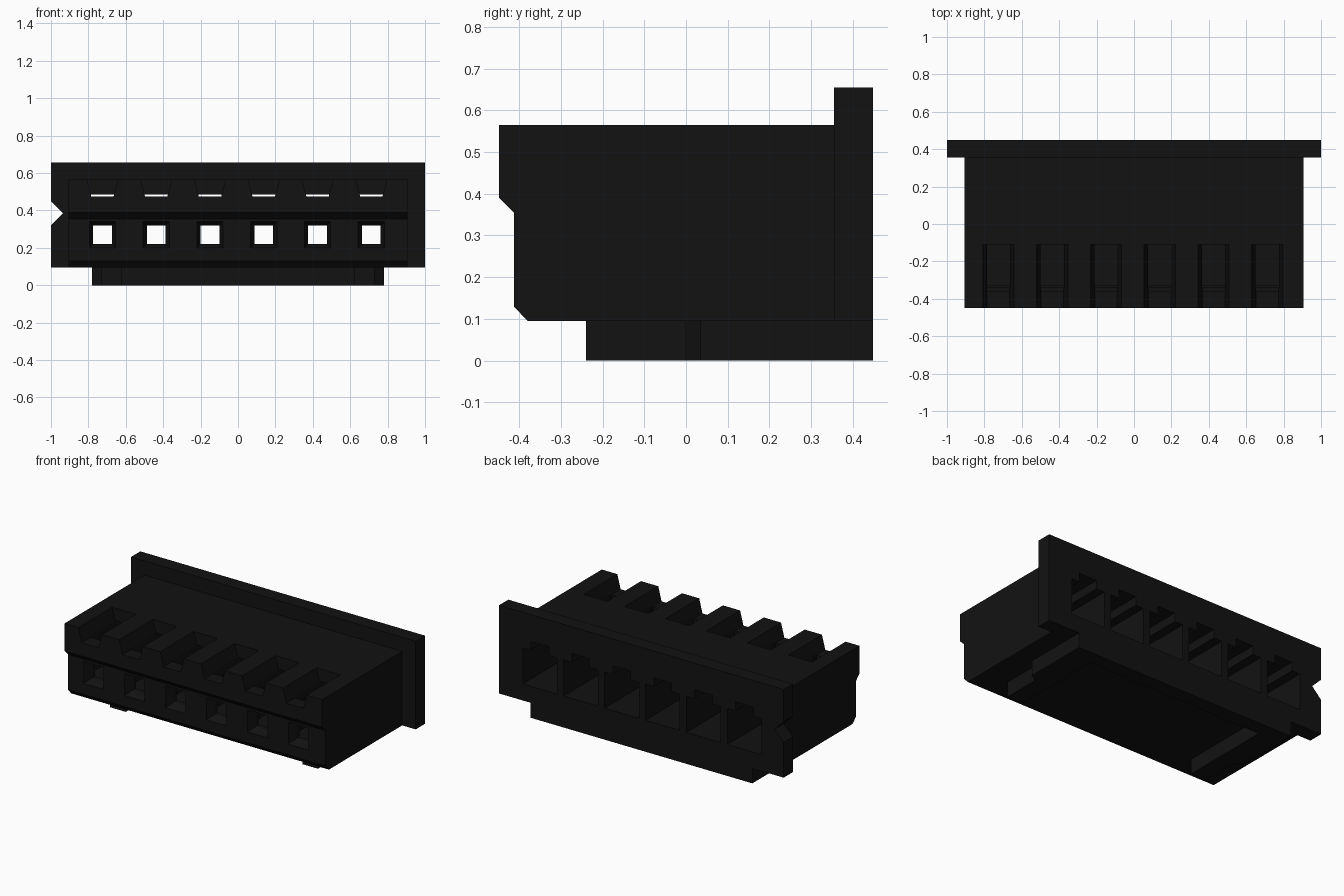
import bpy, bmesh
from mathutils import Vector

if "Cube" in bpy.data.objects:
    bpy.data.objects.remove(bpy.data.objects["Cube"])

PITCH, OFFSET = 0.2875, -0.006
CELLS = [OFFSET + (i - 2.5) * PITCH for i in range(6)]


def new_object(name, bm):
    bmesh.ops.recalc_face_normals(bm, faces=bm.faces)
    mesh = bpy.data.meshes.new(name)
    bm.to_mesh(mesh)
    bm.free()
    ob = bpy.data.objects.new(name, mesh)
    bpy.context.collection.objects.link(ob)
    return ob


def add_loft(bm, start, end):
    """Closed solid between two matching outlines."""
    a = [bm.verts.new(p) for p in start]
    b = [bm.verts.new(p) for p in end]
    bm.faces.new(a)
    bm.faces.new(b[::-1])
    for i in range(len(a)):
        j = (i + 1) % len(a)
        bm.faces.new((a[i], b[i], b[j], a[j]))


def prism(name, outline, place, lo, hi):
    bm = bmesh.new()
    add_loft(bm, [place(p, lo) for p in outline], [place(p, hi) for p in outline])
    return new_object(name, bm)


def along_x(p, t): return Vector((t, p[0], p[1]))
def along_y(p, t): return Vector((p[0], t, p[1]))
def along_z(p, t): return Vector((p[0], p[1], t))


def section(w, z0, z1, w_top=None):
    t = w if w_top is None else w_top
    return [(-w / 2, z0), (w / 2, z0), (t / 2, z1), (-t / 2, z1)]


def cell_cutter(name, front, y0, back, y1):
    """The same tapered hole repeated in all six cells."""
    bm = bmesh.new()
    for cx in CELLS:
        add_loft(bm, [(cx + x, y0, z) for x, z in front],
                 [(cx + x, y1, z) for x, z in back])
    return new_object(name, bm)


def combine(target, tool, operation):
    mod = target.modifiers.new("combine", 'BOOLEAN')
    mod.operation, mod.solver, mod.object = operation, 'EXACT', tool
    bpy.context.view_layer.objects.active = target
    bpy.ops.object.modifier_apply(modifier=mod.name)
    bpy.data.objects.remove(tool, do_unlink=True)


# Main body with stepped, chamfered nose
housing = prism("connector_housing",
                [(-0.448, 0.565), (-0.448, 0.39), (-0.413, 0.355), (-0.413, 0.13),
                 (-0.38, 0.095), (0.40, 0.095), (0.40, 0.565)],
                along_x, -0.905, 0.905)

# Rear flange with V notch on the left end
flange = prism("rear_flange",
               [(-1, 0.095), (1, 0.095), (1, 0.655), (-1, 0.655),
                (-1, 0.45), (-0.935, 0.385), (-1, 0.32)],
               along_y, 0.355, 0.448)

# Lower U-shaped skirt: two jogged side ribs and a back wall
half = [(0.62, 0.355), (0.62, -0.24), (0.73, -0.24), (0.73, 0.0),
        (0.78, 0.035), (0.78, 0.448)]
skirt = prism("lower_skirt", half + [(-x, y) for x, y in reversed(half)],
              along_z, 0.0, 0.12)

combine(housing, flange, 'UNION')
combine(housing, skirt, 'UNION')

# Terminal chambers open at the back, with a narrower slot above
chamber = section(0.24, 0.20, 0.43)
slot = section(0.125, 0.40, 0.485)
window = section(0.10, 0.22, 0.32)
funnel = section(0.15, 0.195, 0.345)
notch = section(0.12, 0.475, 0.585, 0.177)
well = section(0.12, 0.41, 0.49)
cuts = [
    ("chamber_cutter", chamber, -0.33, chamber, 0.6),
    ("slot_cutter", slot, -0.34, slot, 0.6),
    # Front pin windows and their flared mouths
    ("window_cutter", window, -0.6, window, -0.3),
    ("funnel_cutter", funnel, -0.425, window, -0.36),
    # Latch notches along the top front edge
    ("notch_cutter", notch, -0.6, notch, -0.11),
    ("well_cutter", well, -0.36, well, -0.11),
]
for args in cuts:
    combine(housing, cell_cutter(*args), 'DIFFERENCE')

# Black plastic
plastic = bpy.data.materials.new("black_plastic")
plastic.diffuse_color = (0.006, 0.006, 0.006, 1)
plastic.use_nodes = True
plastic.node_tree.nodes["Principled BSDF"].inputs["Base Color"].default_value = plastic.diffuse_color
housing.data.materials.clear()
housing.data.materials.append(plastic)
for poly in housing.data.polygons:
    poly.material_index = 0
    poly.use_smooth = False
